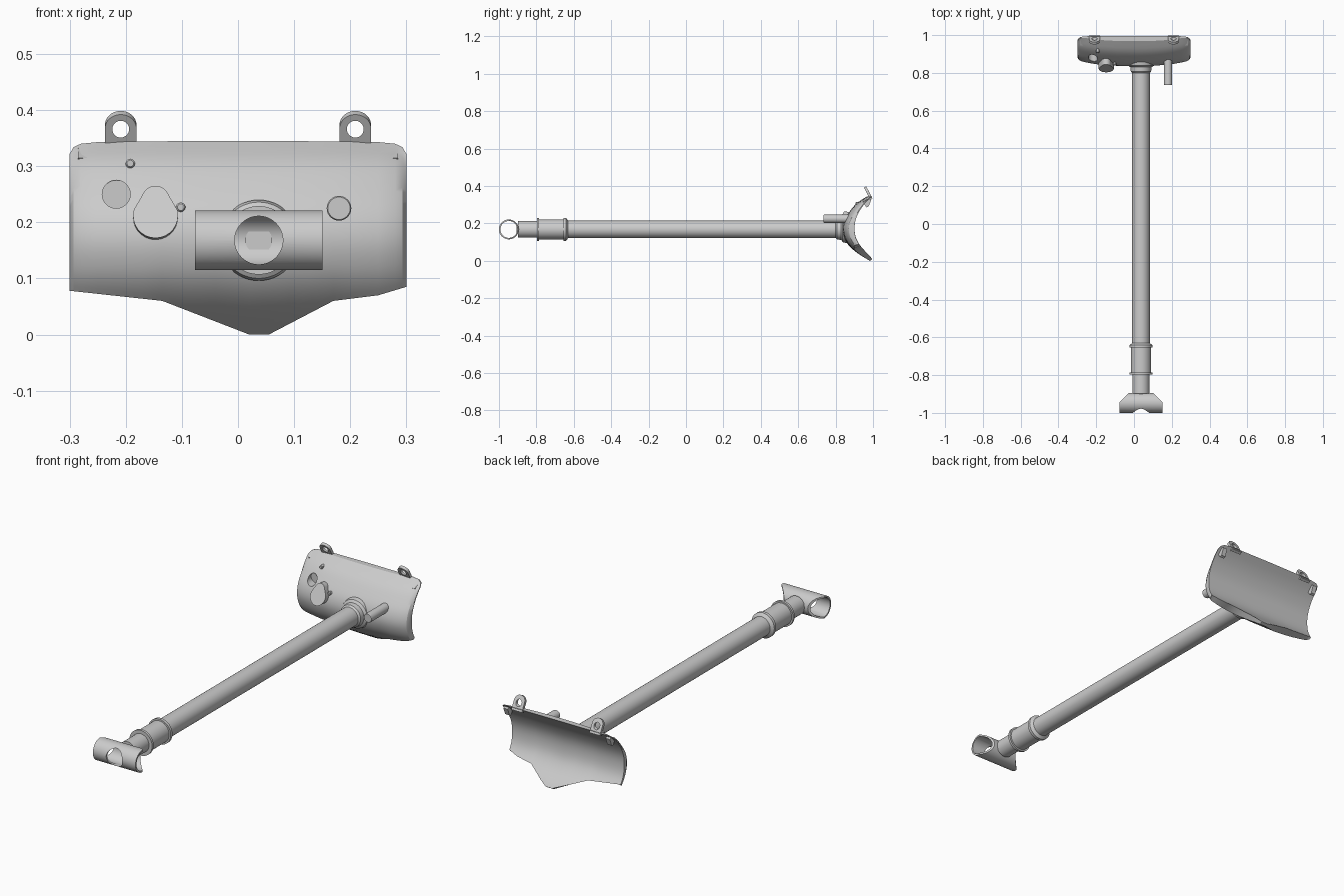
import bpy, bmesh, math
from mathutils import Vector, Matrix

if "Cube" in bpy.data.objects:
    bpy.data.objects.remove(bpy.data.objects["Cube"])

CX, CZ = 0.037, 0.168          # axis of the long pipe
metal = bpy.data.materials.new("grey metal")
metal.diffuse_color = (0.6, 0.6, 0.6, 1)
metal.use_nodes = True
metal.node_tree.nodes["Principled BSDF"].inputs["Base Color"].default_value = metal.diffuse_color


def make(name, bm):
    bmesh.ops.recalc_face_normals(bm, faces=bm.faces)
    me = bpy.data.meshes.new(name)
    bm.to_mesh(me)
    bm.free()
    me.materials.append(metal)
    ob = bpy.data.objects.new(name, me)
    bpy.context.collection.objects.link(ob)
    return ob


def lathe(name, profile, x=CX, z=CZ, seg=48):
    """Closed solid turned about the y axis from (y, radius) pairs."""
    bm = bmesh.new()
    rings = [[bm.verts.new((x + r * math.cos(a), y, z + r * math.sin(a)))
              for a in (2 * math.pi * i / seg for i in range(seg))] for y, r in profile]
    for a, b in zip(rings, rings[1:]):
        for i in range(seg):
            j = (i + 1) % seg
            bm.faces.new((a[i], a[j], b[j], b[i]))
    bm.faces.new(rings[0])
    bm.faces.new(rings[-1])
    return make(name, bm)


def x_cylinder(name, x0, x1, y, z, r, seg=64):
    bm = bmesh.new()
    m = Matrix.Translation(((x0 + x1) / 2, y, z)) @ Matrix.Rotation(math.pi / 2, 4, 'Y')
    bmesh.ops.create_cone(bm, cap_ends=True, segments=seg, radius1=r, radius2=r,
                          depth=x1 - x0, matrix=m)
    return make(name, bm)


def prism(name, front, back):
    """Solid between two matching outlines."""
    bm = bmesh.new()
    a = [bm.verts.new(p) for p in front]
    b = [bm.verts.new(p) for p in back]
    for i in range(len(a)):
        j = (i + 1) % len(a)
        bm.faces.new((a[i], a[j], b[j], b[i]))
    bm.faces.new(a)
    bm.faces.new(b)
    return make(name, bm)


def cut(ob, *cutters):
    bpy.context.view_layer.objects.active = ob
    for c in cutters:
        m = ob.modifiers.new("cut", 'BOOLEAN')
        m.operation, m.solver, m.object = 'DIFFERENCE', 'EXACT', c
        bpy.ops.object.modifier_apply(modifier=m.name)
        bpy.data.objects.remove(c)


def interp(pts, t, smooth=False):
    """Linear or Hermite interpolation through (t, value) pairs."""
    t = min(max(t, pts[0][0]), pts[-1][0])
    k = next(i for i in range(len(pts) - 1) if t <= pts[i + 1][0])
    (t0, v0), (t1, v1) = pts[k], pts[k + 1]
    h = t1 - t0
    u = (t - t0) / h
    if not smooth:
        return v0 + (v1 - v0) * u

    def slope(i):
        a, b = pts[max(i - 1, 0)], pts[min(i + 1, len(pts) - 1)]
        return (b[1] - a[1]) / (b[0] - a[0])
    return ((2*u**3 - 3*u**2 + 1) * v0 + (u**3 - 2*u**2 + u) * h * slope(k)
            + (3*u**2 - 2*u**3) * v1 + (u**3 - u**2) * h * slope(k + 1))


# Curved shell plate: outer and inner profiles (z, y), trimmed along x
OUTER = [(0, .982), (.043, .914), (.08, .872), (.12, .847), (.17, .836),
         (.22, .847), (.267, .877), (.31, .915), (.345, .968)]
INNER = [(0, 1.0), (.02, .988), (.075, .936), (.118, .910), (.17, .901),
         (.22, .907), (.27, .930), (.31, .960), (.345, .996)]
BOTTOM = [(-.3, .078), (-.135, .06), (.02, 0), (.055, 0), (.17, .06), (.25, .07), (.3, .085)]
TOP = [(0, .345), (.24, .344), (.28, .340), (.293, .334), (.3, .322)]
BULGE = [(0, 0), (.1, .002), (.2, .010), (.28, .026), (.293, .034), (.3, .048)]


def outer_y(x, z):
    return min(interp(OUTER, z, True) + interp(BULGE, abs(x), True),
               interp(INNER, z, True) - .006)


ROWS = 28
xs = [-.3, -.293, -.28, -.25, -.21, -.17, -.135, -.09, -.04, .02, .055,
      .09, .13, .17, .21, .25, .28, .293, .3]
bm = bmesh.new()
cols = []
for x in xs:
    lo, hi = interp(BOTTOM, x), interp(TOP, abs(x))
    zo = [lo + (hi - lo) * i / ROWS for i in range(ROWS + 1)]
    zi = [lo + .008 + (hi - lo - .008) * i / ROWS for i in range(ROWS + 1)]
    cols.append(([bm.verts.new((x, outer_y(x, z), z)) for z in zo],
                 [bm.verts.new((x, interp(INNER, z, True), z)) for z in zi]))
for (oa, ia), (ob_, ib) in zip(cols, cols[1:]):
    for i in range(ROWS):
        bm.faces.new((oa[i], ob_[i], ob_[i + 1], oa[i + 1]))
        bm.faces.new((ia[i], ia[i + 1], ib[i + 1], ib[i]))
    for k in (0, ROWS):
        bm.faces.new((oa[k], ob_[k], ib[k], ia[k]))
for o, n in (cols[0], cols[-1]):
    for i in range(ROWS):
        bm.faces.new((o[i], o[i + 1], n[i + 1], n[i]))
plate = make("curved_plate", bm)
# Shallow round recess in the plate
cut(plate, lathe("recess_cutter", [(.75, .025), (.905, .025)], -.217, .25, 32))

# Long pipe with its flared foot on the plate
lathe("main_pipe", [(-.905, .024), (-.898, .024), (-.898, .0445), (-.64, .0445),
                    (-.64, .0465), (.80, .0465), (.808, .054), (.83, .056),
                    (.838, .068), (.852, .072), (.875, .072)])
# Collar sleeve with a flange at each end
lathe("collar", [(-.797, .061), (-.785, .061), (-.785, .053), (-.655, .053),
                 (-.655, .061), (-.641, .061), (-.636, .054), (-.63, .0465)])

# Cross tube at the front end, bored and cut back at 45 degrees
tube = x_cylinder("cross_tube", CX - .114, CX + .114, -.947, CZ, .053)
cutters = [x_cylinder("bore_cutter", CX - .2, CX + .2, -.947, CZ, .045),
           lathe("hole_cutter", [(-1.1, .043), (-.947, .043)])]
for s in (-1, 1):
    tri = [(CX + s * .119, -.95), (CX + s * .049, -.88), (CX + s * .2, -.88), (CX + s * .2, -.95)]
    cutters.append(prism("corner_cutter", [(x, y, 0) for x, y in tri],
                         [(x, y, .4) for x, y in tri]))
cut(tube, *cutters)

# Lifting lugs leaning forward from the top edge, with stop blocks inside
for s, side in ((-1, "left"), (1, "right")):
    lx = s * .209
    arc = [(.028 * math.cos(a), .034 + .028 * math.sin(a))
           for a in (math.pi * i / 20 for i in range(21))]
    outline = [(-.028, -.012), (.028, -.012)] + arc
    tilt = Matrix.Translation((lx, .987, .341)) @ Matrix.Rotation(math.radians(28), 4, 'X')
    lug = prism(side + "_lug", [tilt @ Vector((u, -.008, v)) for u, v in outline],
                [tilt @ Vector((u, .006, v)) for u, v in outline])
    cut(lug, lathe("lug_hole_cutter", [(.8, .015), (1.1, .015)], lx, .366, 24))
    a, b = s * .262, s * .285
    block = [(.945, .315), (.965, .285), (.976, .29), (.990, .325), (.975, .332)]
    prism(side + "_stop_block", [(a, y, z) for y, z in block], [(b, y, z) for y, z in block])

# Teardrop pad standing off the plate
tear = []
for cz, r, a0, a1 in ((.240, .025, 20, 160), (.212, .040, 165, 375)):
    for i in range(17):
        t = math.radians(a0 + (a1 - a0) * i / 16)
        tear.append((-.147 + r * math.cos(t), cz + r * math.sin(t)))
prism("teardrop_pad", [(x, .803 + (z - .172) * .45, z) for x, z in tear],
      [(x, .88, z - .006) for x, z in tear])

# Side peg and two small studs
lathe("side_peg", [(.735, .020), (.738, .022), (.875, .022)], .18, .225, 32)
for i, (x, z) in enumerate(((-.192, .305), (-.102, .227))):
    y = outer_y(x, z)
    lathe("stud_%d" % (i + 1), [(y - .012, .006), (y - .009, .0085), (y + .02, .0085)], x, z, 12)

# Smooth shading with crisp edges
bpy.ops.object.select_all(action='SELECT')
bpy.context.view_layer.objects.active = plate
bpy.ops.object.shade_smooth_by_angle(angle=math.radians(30))
